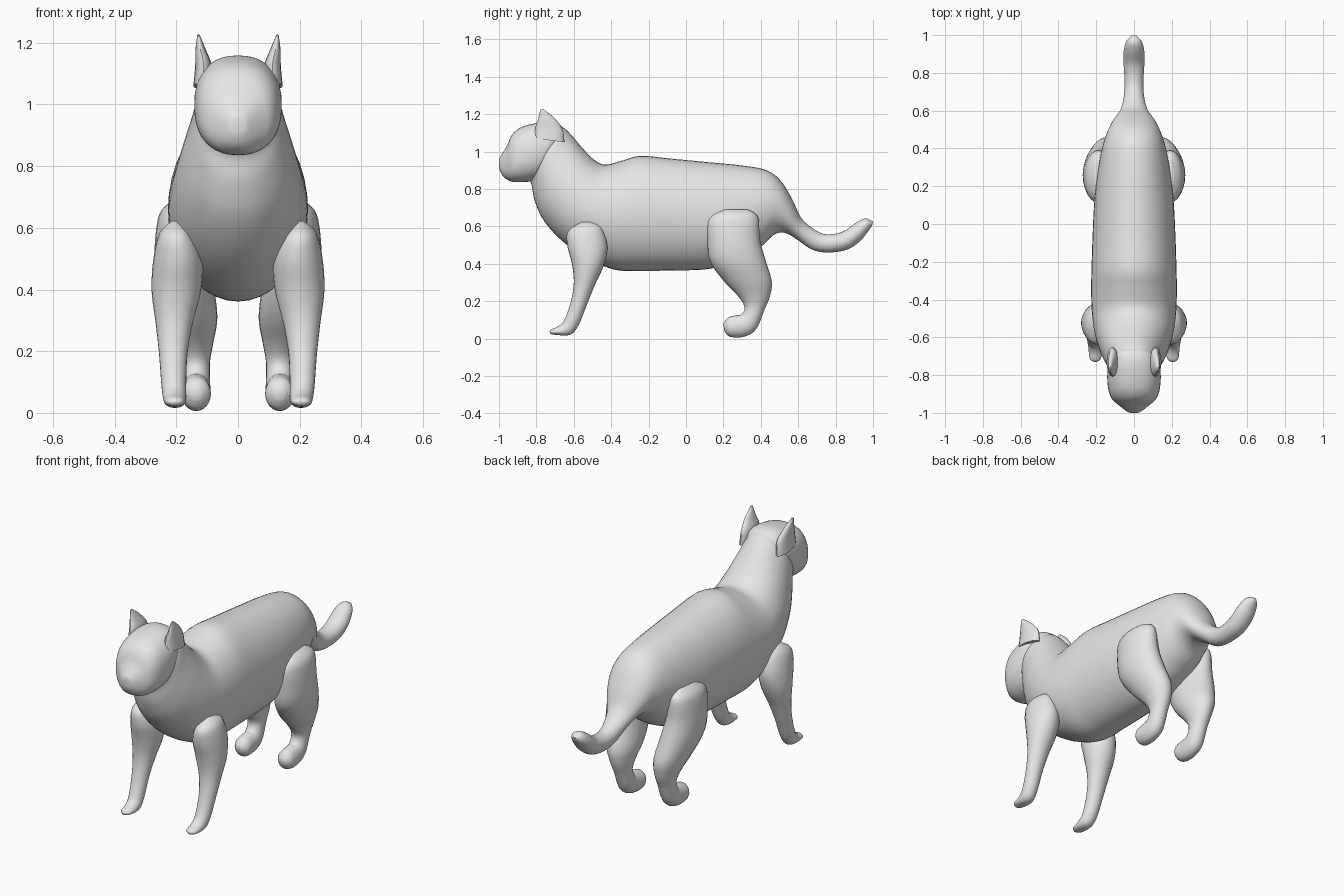
import bpy, bmesh, math
from mathutils import Vector

fur = bpy.data.materials.new("grey_fur")
fur.diffuse_color = (0.8, 0.8, 0.8, 1)


def spline(p0, p1, p2, p3, t):
    """Smooth interpolation between two stations."""
    return [0.5 * (2 * b + (c - a) * t + (2 * a - 5 * b + 4 * c - d) * t * t
                   + (3 * b - a - 3 * c + d) * t ** 3)
            for a, b, c, d in zip(p0, p1, p2, p3)]


def loft(name, stations, side=1, sides=32, steps=5, power=1.0):
    """Skin oval rings; station = (y1, z1, y2, z2, centre x, half width)."""
    n = len(stations)
    fine = []
    for i in range(n - 1):
        quad = [stations[min(max(i + k, 0), n - 1)] for k in (-1, 0, 1, 2)]
        fine += [spline(*quad, s / steps) for s in range(steps)]
    fine.append(stations[-1])

    bm = bmesh.new()
    rings = []
    for y1, z1, y2, z2, cx, w in fine:
        mid = Vector((cx * side, (y1 + y2) / 2, (z1 + z2) / 2))
        half = Vector((0, (y1 - y2) / 2, (z1 - z2) / 2))
        ring = []
        for k in range(sides):
            a = math.tau * k / sides
            c, s = math.cos(a), math.sin(a)
            c = math.copysign(abs(c) ** power, c)
            s = math.copysign(abs(s) ** power, s)
            ring.append(bm.verts.new(mid + half * s + Vector((w * c, 0, 0))))
        rings.append(ring)
    for r0, r1 in zip(rings, rings[1:]):
        for k in range(sides):
            j = (k + 1) % sides
            bm.faces.new((r0[k], r0[j], r1[j], r1[k]))
    bm.faces.new(rings[0])
    bm.faces.new(rings[-1])
    bmesh.ops.recalc_face_normals(bm, faces=bm.faces)

    mesh = bpy.data.meshes.new(name)
    bm.to_mesh(mesh)
    bm.free()
    mesh.materials.append(fur)
    ob = bpy.data.objects.new(name, mesh)
    bpy.context.collection.objects.link(ob)
    bpy.ops.object.select_all(action='DESELECT')
    ob.select_set(True)
    bpy.context.view_layer.objects.active = ob
    bpy.ops.object.shade_smooth_by_angle(angle=math.radians(50))
    return ob


# Tail, trunk and neck in one continuous skin
loft("body_and_tail", [
    (1.0, .625, .995, .605, 0, .012),
    (.96, .642, .975, .575, 0, .04),
    (.91, .62, .93, .52, 0, .054),
    (.84, .572, .86, .475, 0, .055),
    (.76, .557, .76, .46, 0, .05),
    (.70, .575, .675, .475, 0, .052),
    (.62, .64, .60, .525, 0, .07),
    (.57, .74, .53, .565, 0, .11),
    (.51, .84, .47, .555, 0, .14),
    (.43, .90, .40, .49, 0, .165),
    (.30, .925, .28, .42, 0, .19),
    (.12, .943, .12, .372, 0, .21),
    (-.08, .962, -.08, .364, 0, .22),
    (-.24, .977, -.24, .362, 0, .225),
    (-.34, .952, -.38, .368, 0, .227),
    (-.43, .93, -.53, .43, 0, .222),
    (-.49, .955, -.66, .52, 0, .208),
    (-.555, 1.02, -.76, .63, 0, .182),
    (-.61, 1.085, -.81, .74, 0, .155),
    (-.66, 1.13, -.825, .82, 0, .138),
    (-.73, 1.14, -.84, .85, 0, .12),
], sides=40)

# Head with short muzzle
loft("head", [
    (-.63, 1.06, -.76, .92, 0, .09),
    (-.665, 1.135, -.815, .85, 0, .13),
    (-.72, 1.158, -.835, .84, 0, .14),
    (-.80, 1.152, -.865, .837, 0, .141),
    (-.88, 1.13, -.905, .836, 0, .132),
    (-.93, 1.09, -.935, .84, 0, .112),
    (-.958, 1.03, -.962, .853, 0, .08),
    (-.982, .99, -.982, .872, 0, .052),
    (-.997, .965, -.996, .90, 0, .03),
    (-1.0, .945, -1.0, .925, 0, .01),
], sides=40, power=.85)

front_leg = [
    (-.56, .622, -.50, .622, .20, .015),
    (-.63, .575, -.45, .59, .20, .055),
    (-.635, .50, -.42, .49, .195, .08),
    (-.61, .40, -.44, .39, .20, .08),
    (-.60, .30, -.49, .28, .207, .06),
    (-.615, .20, -.53, .18, .21, .046),
    (-.65, .10, -.575, .07, .208, .04),
    (-.68, .068, -.62, .02, .205, .037),
    (-.72, .05, -.70, .02, .205, .03),
    (-.73, .038, -.725, .025, .205, .012),
]
hind_leg = [
    (.20, .69, .33, .69, .19, .02),
    (.12, .64, .385, .65, .19, .065),
    (.115, .52, .395, .53, .185, .086),
    (.13, .41, .425, .42, .172, .093),
    (.20, .31, .458, .31, .15, .083),
    (.28, .225, .45, .23, .14, .06),
    (.312, .17, .42, .155, .137, .046),
    (.30, .132, .375, .05, .136, .046),
    (.27, .125, .31, .01, .136, .047),
    (.225, .112, .235, .01, .135, .045),
    (.20, .08, .205, .04, .135, .02),
]
ear = [
    (-.81, 1.07, -.65, 1.05, .115, .03),
    (-.805, 1.13, -.66, 1.12, .112, .027),
    (-.79, 1.175, -.705, 1.18, .121, .017),
    (-.78, 1.222, -.765, 1.228, .128, .004),
]

# Paired parts on both sides
for label, side in (("right", 1), ("left", -1)):
    loft("front_leg_" + label, front_leg, side, sides=24)
    loft("hind_leg_" + label, hind_leg, side, sides=24)
    loft("ear_" + label, ear, side, sides=16)
